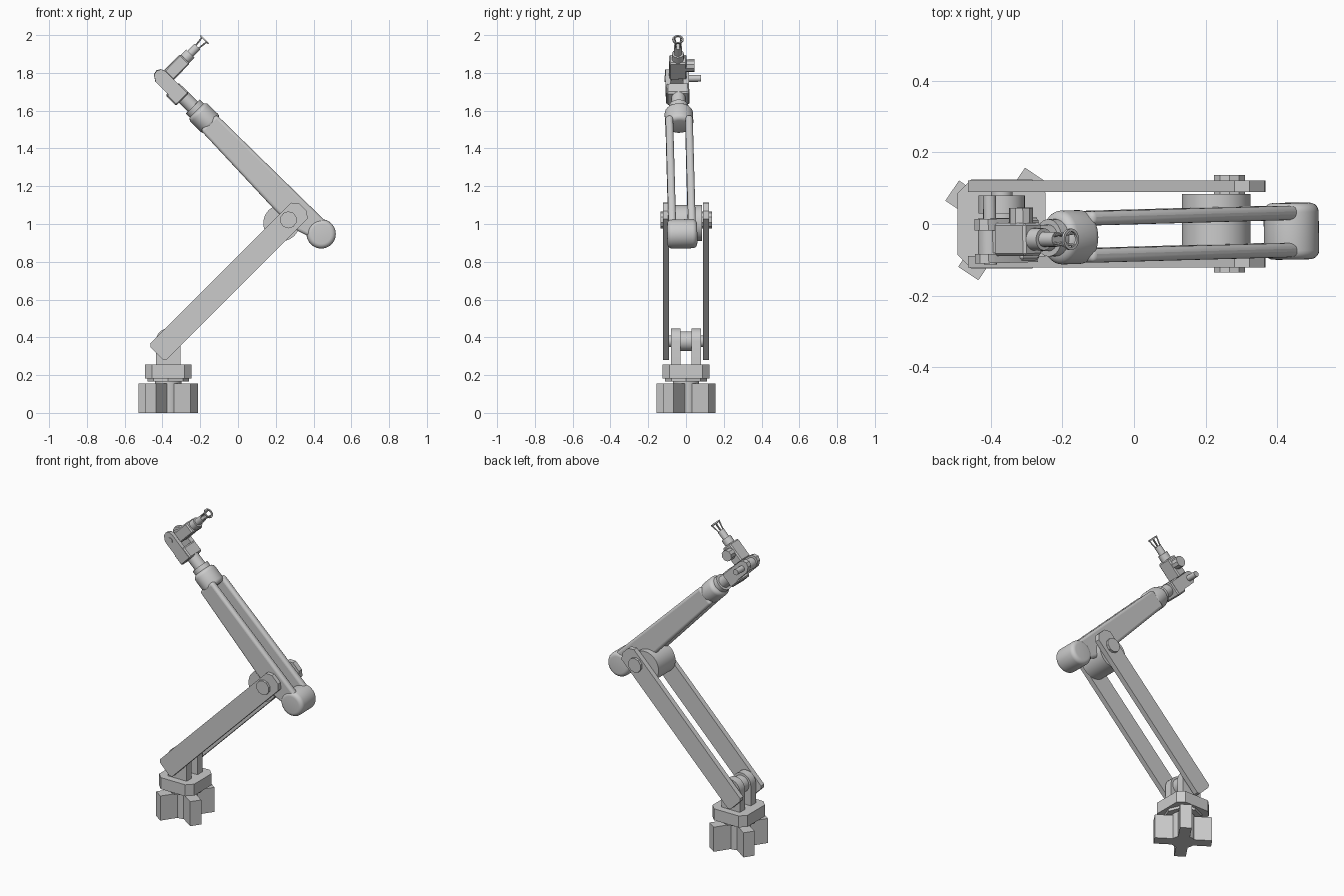
import bpy, bmesh, math
from mathutils import Vector, Matrix

if "Cube" in bpy.data.objects:
    bpy.data.objects.remove(bpy.data.objects["Cube"])


def frame(origin, x_axis, y_hint):
    """Local frame with X along x_axis and Y close to y_hint."""
    x = Vector(x_axis).normalized()
    z = x.cross(Vector(y_hint)).normalized()
    y = z.cross(x)
    m = Matrix((x, y, z)).transposed().to_4x4()
    m.translation = Vector(origin)
    return m


def finish(name, bm, m, smooth=True):
    bmesh.ops.recalc_face_normals(bm, faces=bm.faces)
    bm.transform(m)
    me = bpy.data.meshes.new(name)
    bm.to_mesh(me)
    bm.free()
    ob = bpy.data.objects.new(name, me)
    bpy.context.collection.objects.link(ob)
    if smooth:
        bpy.ops.object.select_all(action='DESELECT')
        ob.select_set(True)
        bpy.context.view_layer.objects.active = ob
        bpy.ops.object.shade_smooth_by_angle(angle=math.radians(35))
    return ob


def bevel(bm, width, segments, min_angle=0.6):
    edges = [e for e in bm.edges if e.calc_face_angle(0) > min_angle]
    bmesh.ops.bevel(bm, geom=edges, offset=width, segments=segments,
                    profile=0.5, affect='EDGES', clamp_overlap=True)


def box(name, m, lo, hi, bev=0.0, segs=1):
    bm = bmesh.new()
    bmesh.ops.create_cube(bm, size=1)
    lo, hi = Vector(lo), Vector(hi)
    for v in bm.verts:
        v.co = Vector([l + (c + 0.5) * (h - l) for c, l, h in zip(v.co, lo, hi)])
    if bev:
        bevel(bm, bev, segs)
    return finish(name, bm, m, smooth=segs > 1)


def cyl(name, m, p0, p1, r, n=32, bev=0.0, squash=None):
    bm = bmesh.new()
    p0, p1 = Vector(p0), Vector(p1)
    d = p1 - p0
    bmesh.ops.create_cone(bm, cap_ends=True, segments=n, radius1=r, radius2=r, depth=d.length)
    if bev:
        bevel(bm, bev, 5)
    q = Vector((0, 0, 1)).rotation_difference(d).to_matrix().to_4x4()
    bm.transform(Matrix.Translation((p0 + p1) / 2) @ q)
    if squash:
        bm.transform(Matrix.Diagonal((*squash, 1)))
    return finish(name, bm, m)


def prism(name, m, outline, y0, y1, bev=0.0, segs=3):
    """Outline in local X-Z, extruded along local Y."""
    bm = bmesh.new()
    f = bm.faces.new([bm.verts.new((x, y0, z)) for x, z in outline])
    g = bmesh.ops.extrude_face_region(bm, geom=[f])
    bmesh.ops.translate(bm, vec=(0, y1 - y0, 0),
                        verts=[v for v in g['geom'] if isinstance(v, bmesh.types.BMVert)])
    if bev:
        bevel(bm, bev, segs, 1.2)
    return finish(name, bm, m)


def chamfered(x0, x1, z0, z1, c):
    return [(x0 + c, z0), (x1 - c, z0), (x1, z0 + c), (x1, z1 - c),
            (x1 - c, z1), (x0 + c, z1), (x0, z1 - c), (x0, z0 + c)]


# --- pedestal ---
B = Matrix.Translation((-0.37, 0, 0))
cyl("base_column", B, (0, 0, 0), (0, 0, 0.185), 0.07)
cyl("base_flange", B, (0, 0, 0.165), (0, 0, 0.185), 0.11, 8)
for k in range(4):
    R = B @ Matrix.Rotation(math.radians(56 + 90 * k), 4, 'Z')
    box(f"base_fin_{k + 1}", R, (0.05, -0.034, 0), (0.167, 0.034, 0.156))
UP = B @ frame((0, 0, 0), (1, 0, 0), (0, 0, 1))      # local Y points up
prism("turntable_plate", UP, chamfered(-0.123, 0.123, -0.124, 0.124, 0.037), 0.182, 0.255)

# --- shoulder lugs with rounded tops ---
lug = [(-0.065, 0.25), (0.065, 0.25)]
lug += [(0.065 * math.cos(a * math.pi / 16), 0.38 + 0.067 * math.sin(a * math.pi / 16))
        for a in range(17)]
for side in (-1, 1):
    y = sorted((side * 0.029, side * 0.08))
    prism(f"shoulder_lug_{'front' if side < 0 else 'back'}", B, lug, *y)
cyl("shoulder_drum", B, (0, -0.03, 0.38), (0, 0.03, 0.38), 0.052)
cyl("shoulder_axle", B, (0, -0.1, 0.38), (0, 0.1, 0.38), 0.03)

# --- lower arm: twin chamfered bars ---
L = frame((-0.365, 0, 0.38), (1, 0, 1), (0, 1, 0))
bar = [(-0.093, -0.045), (-0.08, -0.061), (0.975, -0.061), (1.003, -0.03),
       (1.003, 0.03), (0.975, 0.061), (-0.08, 0.061), (-0.093, 0.045)]
for side in (-1, 1):
    y = sorted((side * 0.089, side * 0.121))
    prism(f"lower_arm_{'front' if side < 0 else 'back'}", L, bar, *y)

# --- elbow joint ---
I = Matrix.Identity(4)
cyl("elbow_pin", I, (0.267, -0.135, 1.022), (0.267, 0.137, 1.022), 0.045, 10)
cyl("elbow_motor", I, (0.23, -0.086, 1.005), (0.23, 0.084, 1.005), 0.096, 40)

# --- forearm (local X runs to the wrist, local Y is -y, local Z points up-right) ---
F = frame((0.44, -0.02, 0.948), (-0.615, -0.017, 0.61), (0, -1, 0))
cyl("elbow_cap", F, (0, -0.079, 0), (0, 0.079, 0), 0.077, 40, 0.025)
web = [(-0.01, 0.05), (0.03, 0.064), (0.84, 0.058), (0.84, -0.06),
       (0.26, -0.083), (0.12, -0.083), (0.02, -0.05)]
for side in (-1, 1):
    y = sorted((side * 0.032, side * 0.072))
    prism(f"forearm_rail_{'front' if side > 0 else 'back'}", F, web, *y)
    # rounded back along the upper edge of each rail
    ob = bpy.context.view_layer.objects.active
    mod = ob.modifiers.new("round", 'BEVEL')
    mod.width, mod.segments, mod.limit_method = 0.016, 4, 'ANGLE'
    mod.angle_limit = math.radians(60)
cyl("forearm_collar", F, (0.811, 0, 0), (0.93, 0, 0), 0.066, 40, 0.025, (1, 1.14, 1))
cyl("wrist_bearing", F, (0.92, 0, 0), (0.957, 0, 0), 0.052)
cyl("wrist_shaft", F, (0.95, 0, 0), (1.04, 0, 0), 0.037)

# --- wrist ---
box("wrist_block", F, (1.024, -0.058, -0.06), (1.1, 0.062, 0.037), 0.008)
cheek = [(1.03, -0.046), (1.19, -0.046), (1.222, -0.025), (1.228, 0.0),
         (1.215, 0.022), (1.195, 0.03), (1.03, 0.03)]
for name, y0, y1 in (("front", 0.04, 0.066), ("back", -0.058, -0.026)):
    prism(f"wrist_cheek_{name}", F, cheek, y0, y1)
cyl("wrist_axle", F, (1.177, -0.123, -0.01), (1.177, 0.07, -0.01), 0.018, 16)
cyl("wrist_hub", F, (1.177, -0.03, -0.01), (1.177, 0.042, -0.01), 0.034)

# --- tool head ---
T = 1.163
box("tool_neck", F, (1.14, -0.026, -0.01), (1.195, 0.038, 0.05))
box("tool_body", F, (1.129, -0.046, 0.026), (1.2, 0.046, 0.15), 0.007)
cyl("tool_side_knob", F, (T, -0.088, 0.1), (T, -0.04, 0.1), 0.034, 10)
cyl("tool_sleeve", F, (T, 0, 0.14), (T, 0, 0.19), 0.031)
cyl("tool_tip", F, (T, 0, 0.18), (T, 0, 0.243), 0.021)

# --- gripper prongs carrying a thin end ring ---
for k in range(4):
    a = math.pi / 4 + k * math.pi / 2
    u, v = math.cos(a), math.sin(a)
    cyl(f"gripper_prong_{k + 1}", F, (T + 0.014 * u, 0.014 * v, 0.235),
        (T + 0.025 * u, 0.025 * v, 0.297), 0.004, 8)
bm = bmesh.new()
N = 24
rings = []
for r, z in ((0.03, 0.291), (0.03, 0.299), (0.022, 0.299), (0.022, 0.291)):
    rings.append([bm.verts.new((T + r * math.cos(2 * math.pi * i / N),
                                r * math.sin(2 * math.pi * i / N), z)) for i in range(N)])
for j in range(4):
    p, q = rings[j], rings[(j + 1) % 4]
    for i in range(N):
        bm.faces.new((p[i], p[(i + 1) % N], q[(i + 1) % N], q[i]))
finish("gripper_ring", bm, F)
